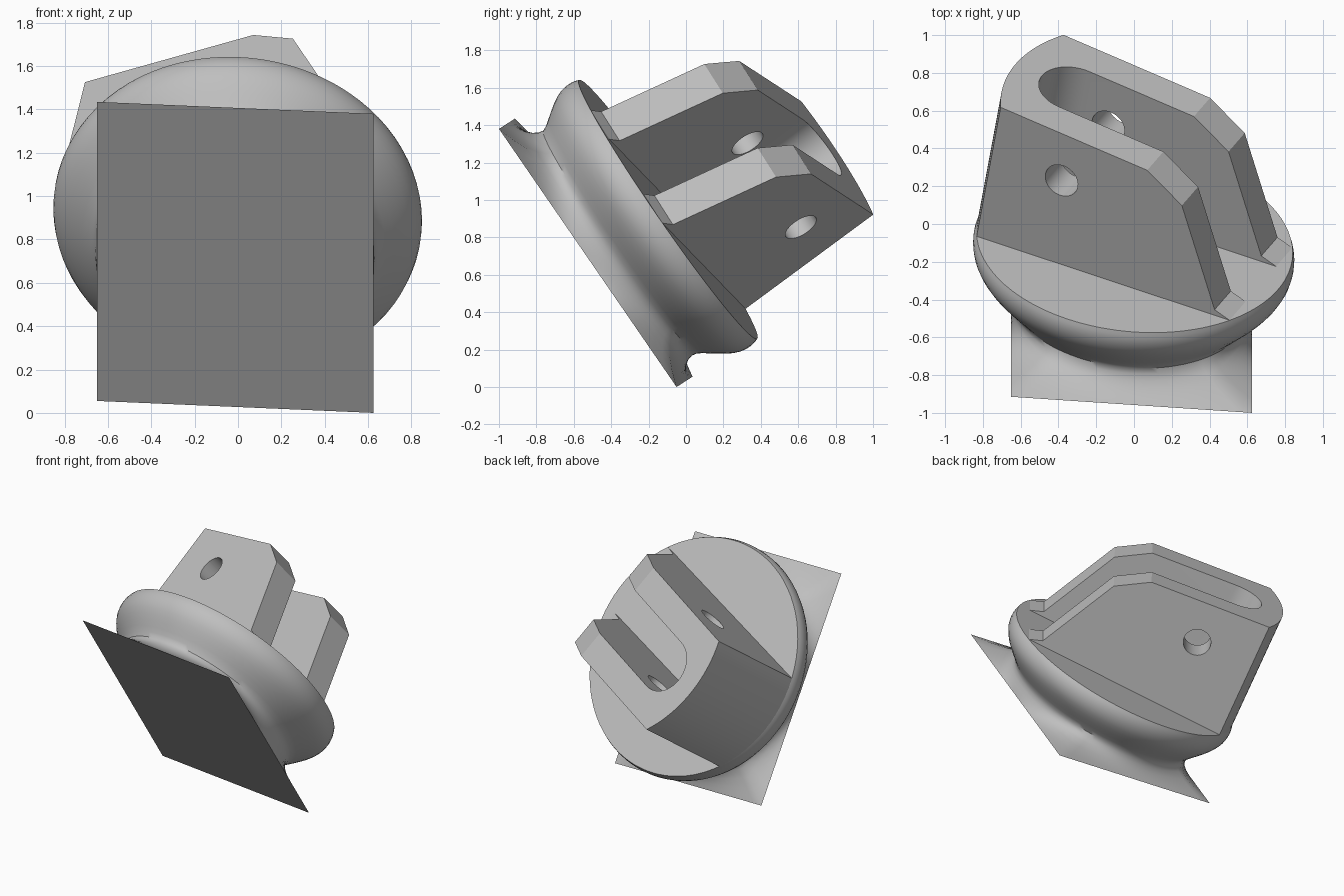
import bpy, bmesh, math
from mathutils import Vector

if "Cube" in bpy.data.objects:
    bpy.data.objects.remove(bpy.data.objects["Cube"])

# Tilted frame of the part: U and V span the foot plate, N is the axis
U = Vector((0.997, -0.0665, -0.043)).normalized()
V = Vector((0.0, -0.567, 0.824)).normalized()
N = V.cross(U).normalized()
ORIGIN = Vector((-0.0125, -0.4825, 0.7175))
TURN = math.radians(25)              # fork direction within the disc plane
W = U * math.cos(TURN) + V * math.sin(TURN)
S = V * math.cos(TURN) - U * math.sin(TURN)
CW, CS = -0.03, -0.017               # disc centre in fork coordinates
FLOOR = 0.45                         # height of the disc top
RIM = 0.84

grey = bpy.data.materials.new("plain grey")
grey.use_nodes = True
grey.diffuse_color = (0.52, 0.52, 0.52, 1)
grey.node_tree.nodes["Principled BSDF"].inputs["Base Color"].default_value = (0.52, 0.52, 0.52, 1)


def loft(name, rings):
    """Closed solid through rings of world points, capped at both ends."""
    bm = bmesh.new()
    loops = [[bm.verts.new(p) for p in ring] for ring in rings]
    for a, b in zip(loops, loops[1:]):
        for i in range(len(a)):
            j = (i + 1) % len(a)
            bm.faces.new((a[i], a[j], b[j], b[i]))
    bm.faces.new(loops[0])
    bm.faces.new(loops[-1])
    bmesh.ops.recalc_face_normals(bm, faces=bm.faces[:])
    mesh = bpy.data.meshes.new(name)
    bm.to_mesh(mesh)
    bm.free()
    mesh.materials.append(grey)
    obj = bpy.data.objects.new(name, mesh)
    bpy.context.collection.objects.link(obj)
    return obj


def select(obj):
    bpy.ops.object.select_all(action='DESELECT')
    obj.select_set(True)
    bpy.context.view_layer.objects.active = obj


def smooth(obj, angle):
    select(obj)
    bpy.ops.object.shade_smooth_by_angle(angle=math.radians(angle))


def boolean(obj, cutter, operation):
    cutter.hide_render = True
    mod = obj.modifiers.new("cut", 'BOOLEAN')
    mod.operation = operation
    mod.solver = 'EXACT'
    mod.object = cutter
    select(obj)
    bpy.ops.object.modifier_apply(modifier=mod.name)
    bpy.data.objects.remove(cutter)


# Foot and disc: a rectangle flaring into a round waist and a rounded disc
HU, HV = 0.64, 0.8375
corner = math.atan2(HV, HU)
marks = [-corner, corner, math.pi - corner, math.pi + corner, 2 * math.pi - corner]
angles = [a + (b - a) * i / 24 for a, b in zip(marks, marks[1:]) for i in range(24)]

# height, radius along U, radius along V, share of rectangle
profile = [(0, .65, .72, 1), (.012, .65, .72, .82), (.025, .65, .72, .64), (.05, .65, .717, .38),
           (.08, .65, .715, .18), (.11, .655, .715, .07), (.14, .672, .722, .01),
           (.17, .702, .74, 0), (.20, .735, .762, 0), (.235, .77, .788, 0), (.27, .803, .812, 0),
           (.305, .828, .832, 0), (.34, .845, .846, 0), (.375, .852, .852, 0),
           (.405, .852, .852, 0), (.43, .847, .847, 0), (FLOOR, RIM, RIM, 0)]
rings = []
for h, ru, rv, t in profile:
    ring = []
    shift = min(h / 0.15, 1)
    for a in angles:
        c, s = math.cos(a), math.sin(a)
        k = min(HU / max(abs(c), 1e-6), HV / max(abs(s), 1e-6))
        u = t * k * c + (1 - t) * ru * c - 0.02 * shift
        v = t * k * s + (1 - t) * rv * s - 0.028 * shift
        ring.append(ORIGIN + U * u + V * v + N * h)
    rings.append(ring)
base = loft("base_disc", rings)
smooth(base, 40)


# Fork: U-shaped plan with a curved back, leaning slightly forward
def fork_point(w, s, h):
    return ORIGIN + W * w + S * s + N * h


OUT, SLOT = 0.395, 0.1915
LEAN = 0.077
half = math.asin(OUT / RIM)
plan = [(0.85, -OUT, 0)]
for i in range(25):
    a = -half + 2 * half * i / 24
    plan.append((CW - RIM * math.cos(a), RIM * math.sin(a), LEAN))
plan += [(0.85, OUT, 0), (0.85, SLOT, 0)]
for i in range(25):
    a = math.pi / 2 + math.pi * i / 24
    plan.append((-0.52 + SLOT * math.cos(a), SLOT * math.sin(a), LEAN))
plan.append((0.85, -SLOT, 0))
fork = loft("fork", [[fork_point(w + lean * (h - FLOOR), CS + s, h) for w, s, lean in plan]
                     for h in (0.40, 1.45)])

# Side outline trims the sloping top, the chamfer and the raked arm ends
outline = [(-1.0, FLOOR - 0.01), (-1.0, 1.336), (.161, 1.216), (.377, 1.068),
           (.62, .485), (.71, FLOOR), (.71, FLOOR - 0.01)]
trim = loft("trim_helper", [[fork_point(w, s, h) for w, h in outline] for s in (-0.6, 0.6)])
boolean(fork, trim, 'INTERSECT')

# Pin hole through both arms
hole = [(-0.32 + 0.095 * math.cos(2 * math.pi * i / 40), 0.975 + 0.095 * math.sin(2 * math.pi * i / 40))
        for i in range(40)]
drill = loft("drill_helper", [[fork_point(w, s, h) for w, h in hole] for s in (-0.6, 0.6)])
boolean(fork, drill, 'DIFFERENCE')
smooth(fork, 20)
